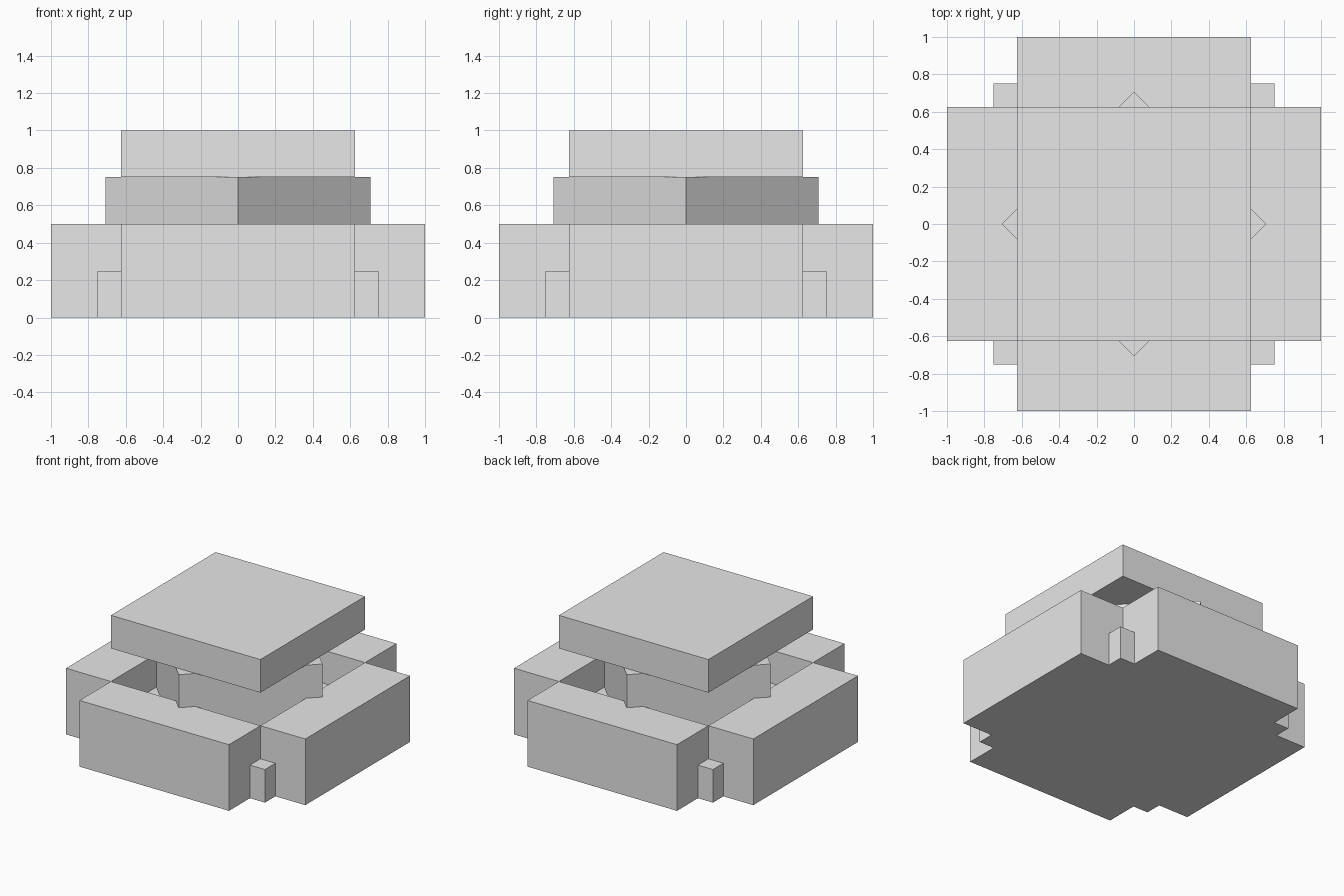
import bpy
from math import pi, sin, cos

cube = bpy.data.objects.get("Cube")
if cube:
    bpy.data.objects.remove(cube, do_unlink=True)

# Single plain grey
GREY = (0.8, 0.8, 0.8, 1)
grey = bpy.data.materials.new("light grey")
grey.use_nodes = True
grey.diffuse_color = GREY
grey.node_tree.nodes["Principled BSDF"].inputs["Base Color"].default_value = GREY


def block(name, size, bottom, x=0, y=0, turn=0):
    """Flat-faced box standing at height `bottom`, turned about z."""
    bpy.ops.mesh.primitive_cube_add(
        size=1, location=(x, y, bottom + size[2] / 2), rotation=(0, 0, turn))
    obj = bpy.context.object
    obj.name = name
    obj.scale = size
    bpy.ops.object.transform_apply(location=False, rotation=True, scale=True)
    obj.data.materials.append(grey)
    return obj


WIDTH = 1.25   # width of the side walls and the cap
WALL = 0.375   # thickness of the side walls

# Low floor whose corners show between the walls
block("floor", (1.5, 1.5, 0.25), 0)

# Four thick walls around an open square well
reach = (WIDTH + WALL) / 2
for i, side in enumerate(("left", "back", "right", "front")):
    a = i * pi / 2
    block(side + "_wall", (WALL, WIDTH, 0.5), 0,
          reach * cos(a), reach * sin(a), a)

# Core turned cornerwise, with its corners resting over the walls
block("core", (1, 1, 0.5), 0.25, turn=pi / 4)

# Square cap
block("cap", (WIDTH, WIDTH, 0.25), 0.75)
